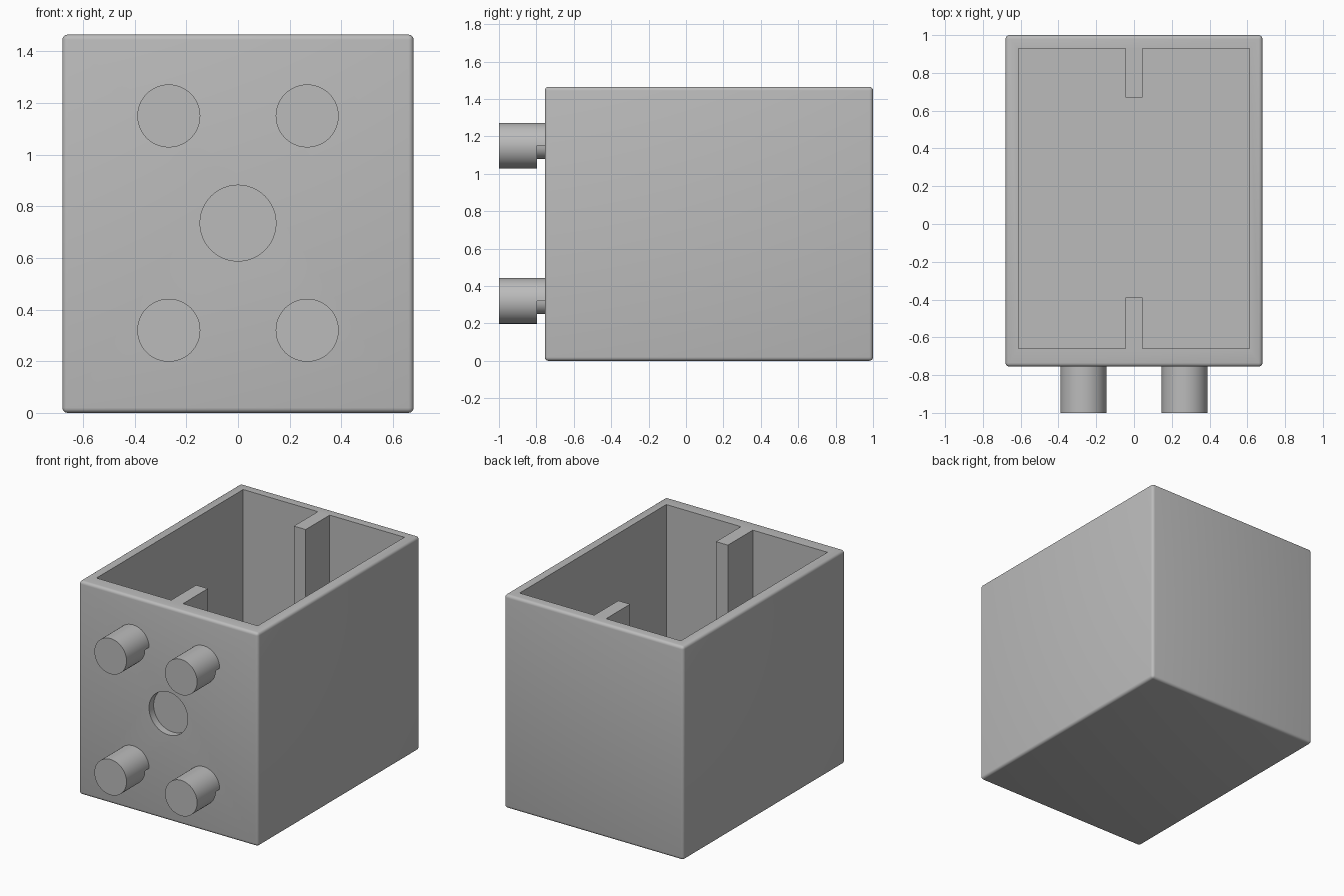
import bpy, bmesh, math
from mathutils import Matrix, Vector

if "Cube" in bpy.data.objects:
    bpy.data.objects.remove(bpy.data.objects["Cube"])

grey = bpy.data.materials.new("plain_grey")
grey.diffuse_color = (0.5, 0.5, 0.5, 1)
grey.use_nodes = True
grey.node_tree.nodes["Principled BSDF"].inputs["Base Color"].default_value = grey.diffuse_color


def make_object(name, bm):
    bmesh.ops.recalc_face_normals(bm, faces=bm.faces)
    mesh = bpy.data.meshes.new(name)
    bm.to_mesh(mesh)
    bm.free()
    mesh.materials.append(grey)
    obj = bpy.data.objects.new(name, mesh)
    bpy.context.collection.objects.link(obj)
    return obj


def prism(name, outline, start, depth):
    """Extrude a closed outline of 3D points along a vector."""
    bm = bmesh.new()
    face = bm.faces.new([bm.verts.new(Vector(p) + Vector(start)) for p in outline])
    top = bmesh.ops.extrude_face_region(bm, geom=[face])["geom"]
    verts = [v for v in top if isinstance(v, bmesh.types.BMVert)]
    bmesh.ops.translate(bm, verts=verts, vec=depth)
    return make_object(name, bm)


def arc(radius, a0, a1, n):
    """Points on an arc in the xz plane."""
    return [(radius * math.cos(a0 + (a1 - a0) * i / n), 0,
             radius * math.sin(a0 + (a1 - a0) * i / n)) for i in range(n + 1)]


def activate(obj):
    bpy.ops.object.select_all(action='DESELECT')
    obj.select_set(True)
    bpy.context.view_layer.objects.active = obj


def cut(target, cutter):
    mod = target.modifiers.new("cut", 'BOOLEAN')
    mod.operation, mod.solver, mod.object = 'DIFFERENCE', 'EXACT', cutter
    activate(target)
    bpy.ops.object.modifier_apply(modifier=mod.name)
    bpy.data.objects.remove(cutter)


def smooth(obj):
    activate(obj)
    bpy.ops.object.shade_smooth_by_angle(angle=math.radians(30))


X, FRONT, BACK, H = 0.68, -0.755, 1.0, 1.465

# Outer block with rounded edges
bm = bmesh.new()
size = (2 * X, BACK - FRONT, H)
bmesh.ops.create_cube(bm, size=1, matrix=Matrix.Translation((0, (FRONT + BACK) / 2, H / 2))
                      @ Matrix.Diagonal((*size, 1)))
bmesh.ops.bevel(bm, geom=bm.edges[:], offset=0.02, segments=4, profile=0.5, affect='EDGES')
box = make_object("open_box", bm)

# Cavity outline leaves two ribs standing on the front and back walls
half = [(0.045, -0.39), (0.045, -0.66), (0.612, -0.66),
        (0.612, 0.93), (0.045, 0.93), (0.045, 0.67)]
outline = half + [(-x, y) for x, y in reversed(half)]
cut(box, prism("cavity", [(x, y, 0) for x, y in outline], (0, 0, 0.07), (0, 0, 2)))

# Shallow round recess in the front wall
circle = arc(0.147, 0, math.tau, 48)[:-1]
cut(box, prism("recess", circle, (0, FRONT - 0.1, 0.735), (0, 0.15, 0)))
smooth(box)

# Four pegs, each with its lower half undercut to a thin core next to the wall
R, CORE, NECK = 0.122, 0.07, -0.797
disc = arc(R, 0, math.tau, 48)[:-1]
neck_outline = arc(R, 0, math.pi, 24) + arc(CORE, math.pi, math.tau, 16)
for z, level in ((0.32, "lower"), (1.15, "upper")):
    for x, side in ((-0.268, "left"), (0.268, "right")):
        peg = prism(f"{level}_{side}_peg", disc, (x, -1, z), (0, NECK + 1, 0))
        neck = prism(f"{level}_{side}_peg_neck", neck_outline, (x, NECK, z),
                     (0, FRONT - NECK, 0))
        smooth(peg)
        smooth(neck)
